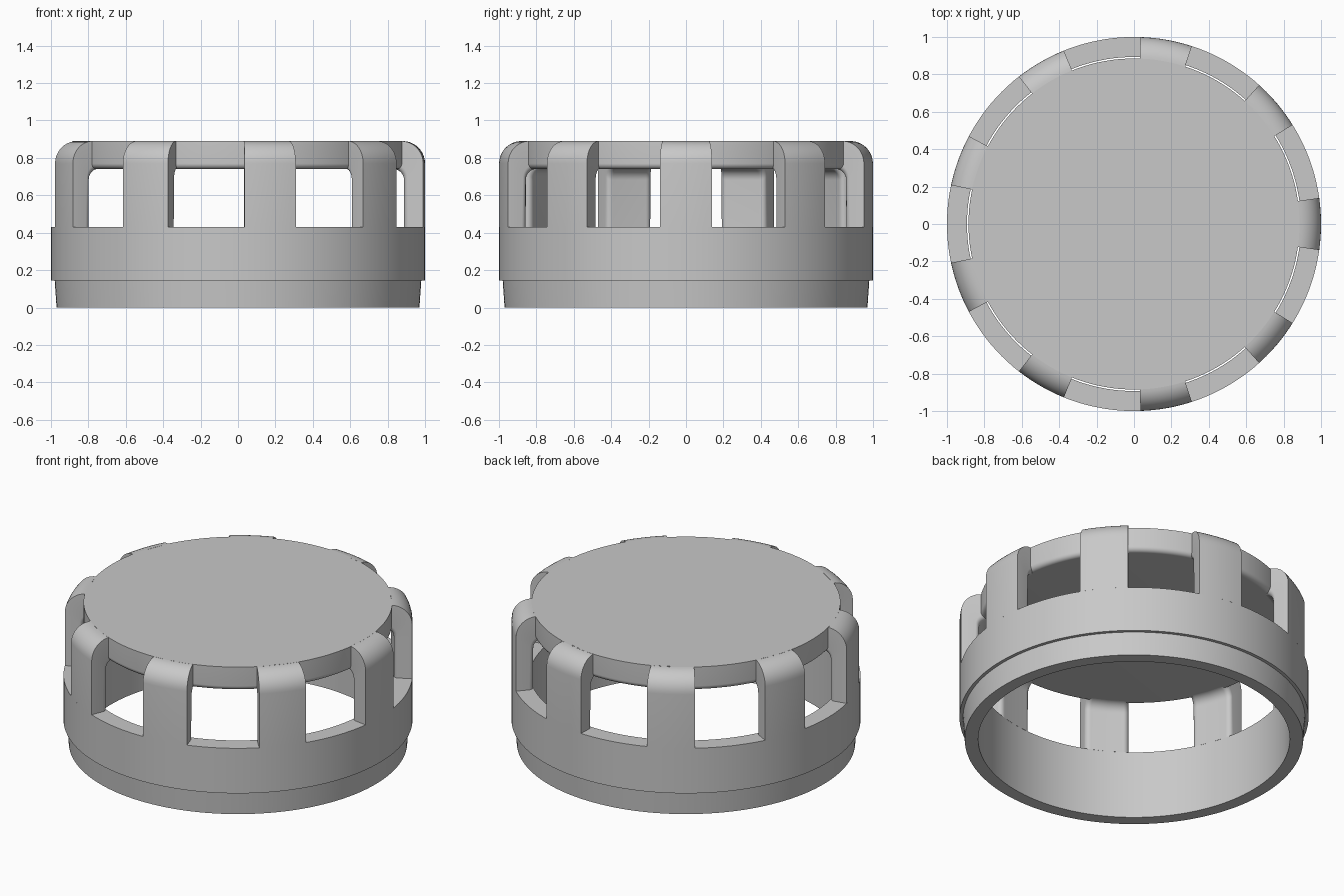
import bpy, bmesh
from math import sin, cos, pi, radians

if "Cube" in bpy.data.objects:
    bpy.data.objects.remove(bpy.data.objects["Cube"], do_unlink=True)

GREY = (0.58, 0.58, 0.58, 1)
mat = bpy.data.materials.new("plain_grey")
mat.use_nodes = True
mat.diffuse_color = GREY
mat.node_tree.nodes["Principled BSDF"].inputs["Base Color"].default_value = GREY


def skin(name, loops, closed):
    """Join equal closed loops of points; cap the ends unless the row of loops is closed."""
    bm = bmesh.new()
    rows = [[bm.verts.new(p) for p in loop] for loop in loops]
    n = len(rows[0])
    pairs = list(zip(rows, rows[1:]))
    if closed:
        pairs.append((rows[-1], rows[0]))
    else:
        bm.faces.new(rows[0])
        bm.faces.new(rows[-1])
    for a, b in pairs:
        for i in range(n):
            j = (i + 1) % n
            bm.faces.new((a[i], a[j], b[j], b[i]))
    bmesh.ops.recalc_face_normals(bm, faces=bm.faces)
    mesh = bpy.data.meshes.new(name)
    bm.to_mesh(mesh)
    bm.free()
    mesh.materials.append(mat)
    return mesh


def place(name, mesh, turn=0.0):
    ob = bpy.data.objects.new(name, mesh)
    ob.rotation_euler.z = turn
    bpy.context.collection.objects.link(ob)
    return ob


def polar(r, z, t):
    return (r * cos(t), r * sin(t), z)


def lathe(name, profile, closed, segments=144):
    loops = [[polar(r, z, 2 * pi * i / segments) for i in range(segments)]
             for r, z in profile]
    return skin(name, loops, closed)


def arc(cr, cz, radius, start, end, steps=10):
    angles = [radians(start + (end - start) * k / steps) for k in range(steps + 1)]
    return [(cr + radius * cos(a), cz + radius * sin(a)) for a in angles]


WALL, SLOT_Z, TOP, EDGE = 0.893, 0.43, 0.89, 0.03
HALF = radians(8)

# Base ring: slightly tapered foot below a wider band
ring = [(WALL, 0), (0.97, 0), (0.98, 0.145), (1, 0.145), (1, SLOT_Z), (WALL, SLOT_Z)]
parts = [place("base_ring", lathe("base_ring", ring, True))]

# Top plate with a rounded lower edge
plate = arc(0.855, 0.77, EDGE, -90, 0) + [(0.885, TOP)]
parts.append(place("top_plate", lathe("top_plate", plate, False)))

# Pillar: outer and inner side profiles that bend over into the plate
outer = [(1, SLOT_Z)] + arc(0.88, 0.77, 0.12, 0, 90)
inner = [(WALL, SLOT_Z)] + arc(WALL - 0.06, 0.681, 0.06, 0, 90)

# Cross-section: inner corners are rounded
corner = []
for k in range(7):
    a = pi / 2 * k / 6
    corner.append((HALF - EDGE / WALL * (1 - cos(a)), EDGE * (1 - sin(a))))
inside = corner + [(0, 0)] + [(-t, d) for t, d in reversed(corner)]

loops = []
for (ro, zo), (ri, zi) in zip(outer, inner):
    size = ((ro - ri) ** 2 + (zo - zi) ** 2) ** 0.5
    nr, nz = (ro - ri) / size, (zo - zi) / size
    loop = [polar(ro, zo, -HALF + HALF * k / 4) for k in range(9)]
    loop += [polar(ri + nr * d, zi + nz * d, t) for t, d in inside]
    loops.append(loop)
pillar = skin("pillar", loops, False)

# Nine pillars around the rim
for i in range(9):
    parts.append(place(f"pillar_{i + 1}", pillar, radians(40 * i)))

# Smooth curved sides, keep hard edges
bpy.ops.object.select_all(action='DESELECT')
for ob in parts:
    ob.select_set(True)
bpy.context.view_layer.objects.active = parts[0]
bpy.ops.object.shade_smooth_by_angle(angle=radians(35))
